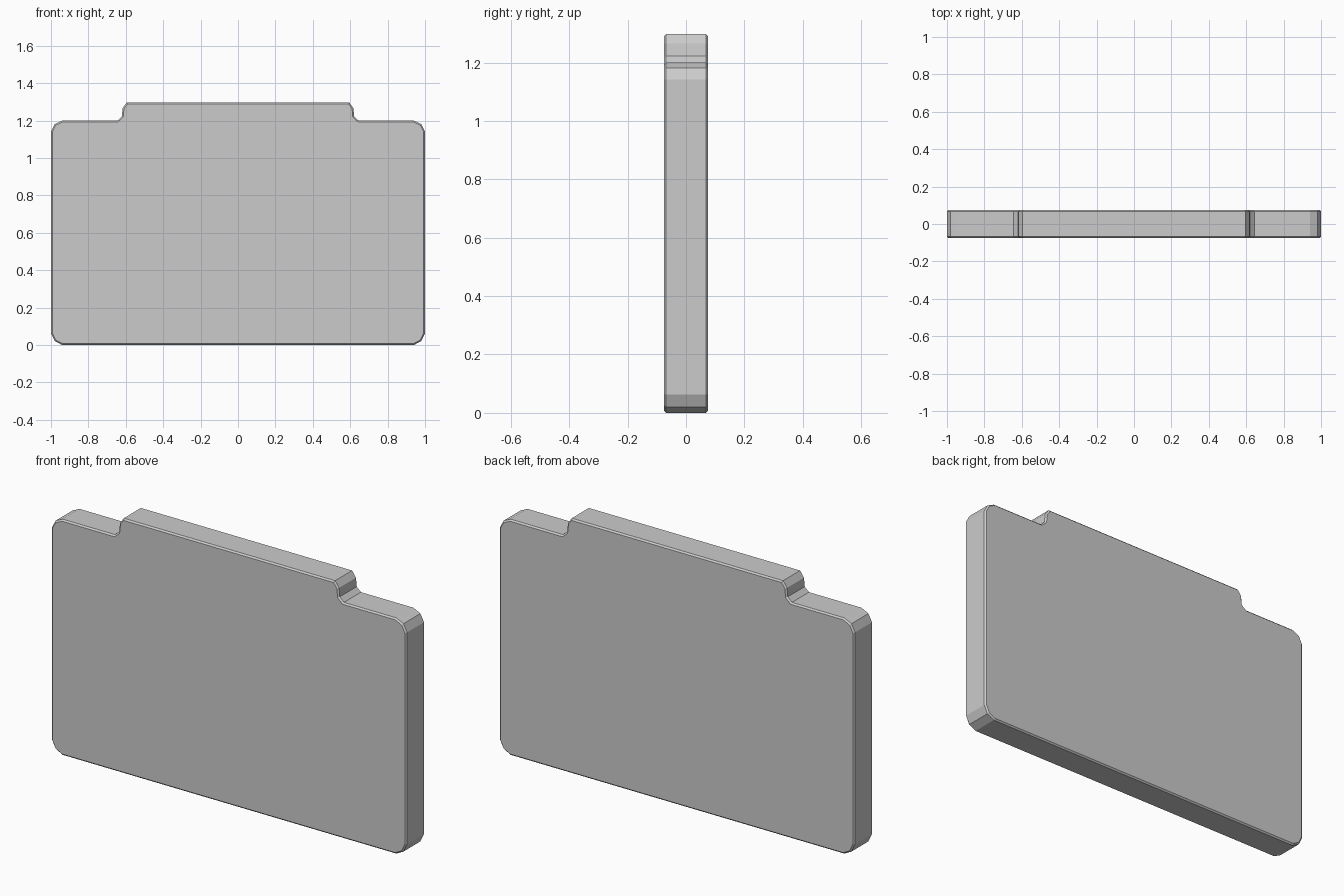
import bpy, bmesh

if "Cube" in bpy.data.objects:
    bpy.data.objects.remove(bpy.data.objects["Cube"])

HALF_DEPTH = 0.0755
EDGE_BEVEL = 0.0075

# Right half of the outline (x, z), bottom to top
half = [(0.94, 0.0), (0.98, 0.021), (1.0, 0.063),            # lower corner
        (1.0, 1.142), (0.98, 1.181), (0.94, 1.2),            # upper corner
        (0.645, 1.2), (0.621, 1.222),                        # step up to the tab
        (0.617, 1.266), (0.595, 1.297)]                      # tab corner
outline = half + [(-x, z) for x, z in reversed(half)]

# Folder-shaped plate: extrude the outline through the depth
bm = bmesh.new()
face = bm.faces.new([bm.verts.new((x, -HALF_DEPTH, z)) for x, z in outline])
ext = bmesh.ops.extrude_face_region(bm, geom=[face], use_keep_orig=True)
new_verts = [g for g in ext["geom"] if isinstance(g, bmesh.types.BMVert)]
bmesh.ops.translate(bm, verts=new_verts, vec=(0, 2 * HALF_DEPTH, 0))
bmesh.ops.recalc_face_normals(bm, faces=bm.faces)

# Thin chamfer around the front and back rims
rims = [e for e in bm.edges if abs(e.verts[0].co.y - e.verts[1].co.y) < 1e-5]
bmesh.ops.bevel(bm, geom=rims, offset=EDGE_BEVEL, offset_type='OFFSET',
                segments=1, profile=0.5, affect='EDGES')
bmesh.ops.recalc_face_normals(bm, faces=bm.faces)

mesh = bpy.data.meshes.new("folder_plate")
bm.to_mesh(mesh)
bm.free()
bpy.context.collection.objects.link(bpy.data.objects.new("folder_plate", mesh))
